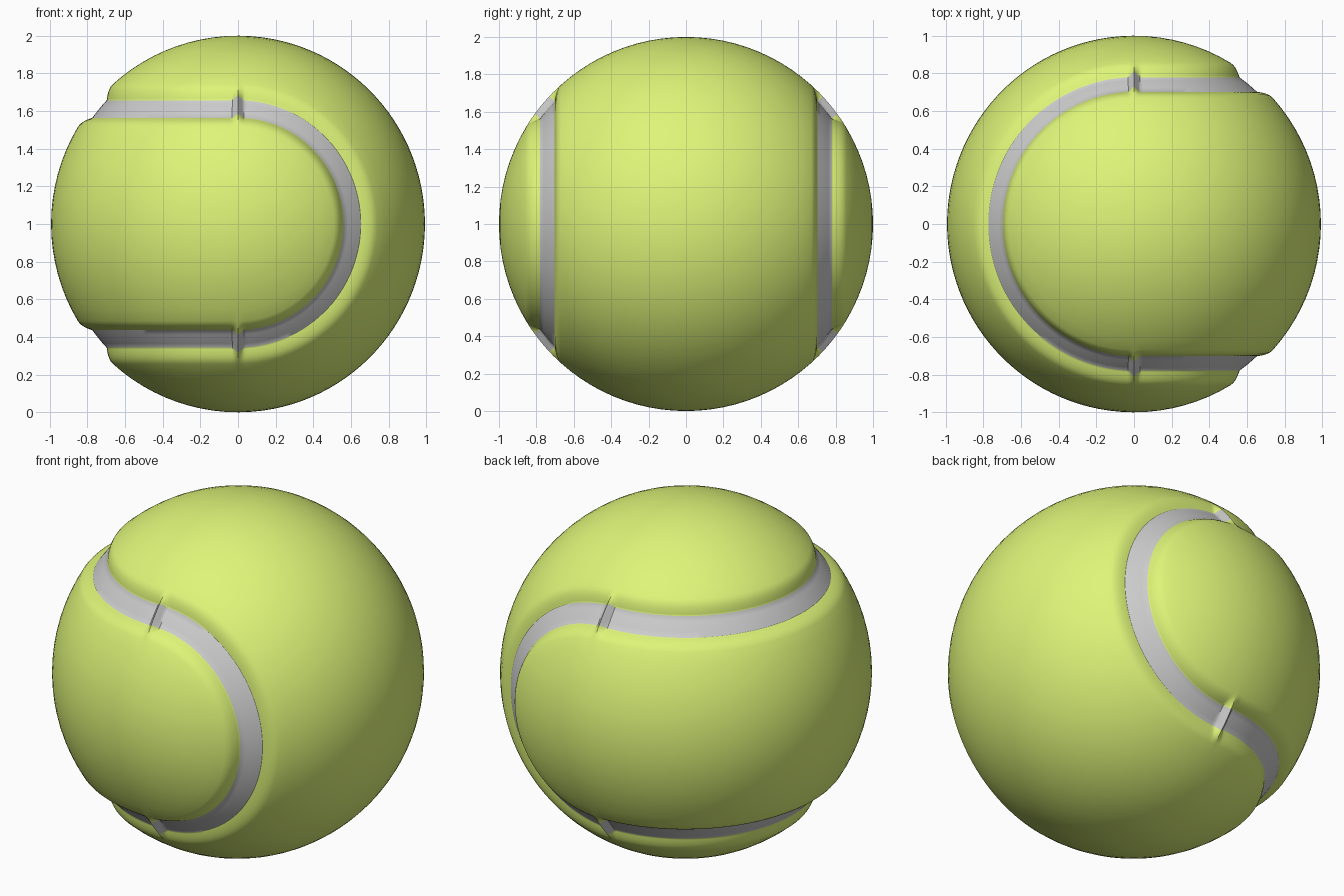
import bpy, bmesh
from math import radians, sin, cos

if "Cube" in bpy.data.objects:
    bpy.data.objects.remove(bpy.data.objects["Cube"])

GROOVE = 39.5      # latitude of the seam on the left half
FLAT = 3.6         # half width of the seam strip, degrees
RIM = 8.5          # where the groove meets the round surface
DEPTH = 0.038


def smooth(t):
    t = max(0.0, min(1.0, t))
    return t * t * (3 - 2 * t)


def radius(d):
    """Radius of the groove profile at d degrees from the seam centre."""
    t = max(0.0, min(1.0, (abs(d) - FLAT) / (RIM - FLAT)))
    return 1 - DEPTH * (1 - t) ** 2 * (1 + 0.4 * t)


def material(name, color):
    m = bpy.data.materials.new(name)
    m.diffuse_color = color
    m.use_nodes = True
    m.node_tree.nodes["Principled BSDF"].inputs["Base Color"].default_value = m.diffuse_color
    return m


# Latitudes from equator to pole, denser across the groove
offsets = [-RIM, -7.4, -6.5, -5.7, -5, -4.4, -4, -FLAT, -1.8, 0]
offsets += [-o for o in offsets[:-1]][::-1]
lower = [(GROOVE - RIM) * i / 8 for i in range(8)]
upper = [GROOVE + RIM + (90 - GROOVE - RIM) * i / 11 for i in range(1, 12)]
quarter = lower + [GROOVE + o for o in offsets] + upper

# Sweep angles, denser at the joint between the halves
start = [0, 0.6, 1.2, 1.8, 2.4, 3.2, 4.5]
sweep = start + [4.5 + 171 * i / 56 for i in range(1, 56)] + [180 - a for a in start[::-1]]

bm = bmesh.new()


def half(lats, centre, place):
    """Lathe half a ball; place(x, across, axis) puts it on its axis."""
    full = [-a for a in lats[:0:-1]] + lats
    rows = []
    for lat in full:
        row = []
        r0 = radius(abs(lat) - centre)
        for a in sweep:
            x = cos(radians(lat)) * sin(radians(a))
            # the groove is closed by a thin ridge at the joint
            r = 1 - (1 - r0) * smooth(0.5 * x / 0.032 + 0.5 * min(1, x / 0.032)) if x > 0.032 \
                else 1 - (1 - r0) * (x / 0.032)
            row.append(bm.verts.new(place(r * x, r * cos(radians(lat)) * cos(radians(a)),
                                          r * sin(radians(lat)))))
        rows.append(row)
    for i in range(len(rows) - 1):
        mid = abs(full[i] + full[i + 1]) / 2
        for j in range(len(sweep) - 1):
            f = bm.faces.new((rows[i][j], rows[i][j + 1], rows[i + 1][j + 1], rows[i + 1][j]))
            f.material_index = 1 if abs(mid - centre) < FLAT else 0


# Left half turns about the vertical axis, right half about the depth axis
half(quarter, GROOVE, lambda x, c, a: (-x * 0.993, c, a + 1))
half([90 - q for q in quarter[::-1]], 90 - GROOVE, lambda x, c, a: (x * 0.993, a, c + 1))
bmesh.ops.remove_doubles(bm, verts=bm.verts, dist=1e-4)
bmesh.ops.dissolve_degenerate(bm, edges=bm.edges, dist=1e-5)
bmesh.ops.recalc_face_normals(bm, faces=bm.faces)

mesh = bpy.data.meshes.new("ball")
bm.to_mesh(mesh)
bm.free()
mesh.materials.append(material("felt", (0.73, 0.91, 0.19, 1)))
mesh.materials.append(material("seam", (0.8, 0.8, 0.8, 1)))
ball = bpy.data.objects.new("ball", mesh)
bpy.context.collection.objects.link(ball)
bpy.context.view_layer.objects.active = ball
ball.select_set(True)
bpy.ops.object.shade_smooth_by_angle(angle=radians(35))
